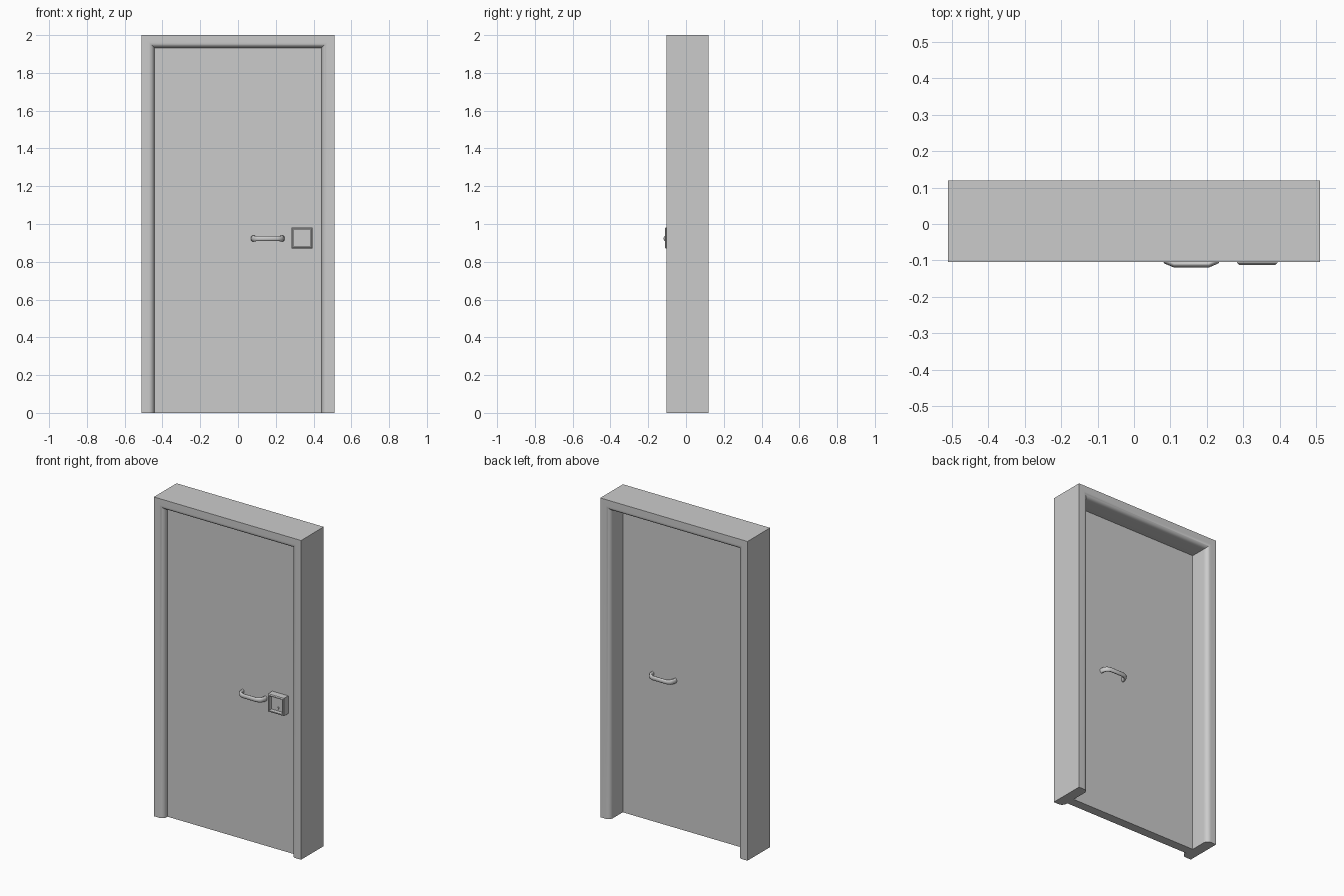
import bpy, bmesh
from math import sin, cos, pi, radians
from mathutils import Matrix

cube = bpy.data.objects.get("Cube")
if cube:
    bpy.data.objects.remove(cube, do_unlink=True)

grey = bpy.data.materials.new("plain grey")
grey.use_nodes = True
grey.diffuse_color = (0.6, 0.6, 0.6, 1)
grey.node_tree.nodes["Principled BSDF"].inputs["Base Color"].default_value = (0.6, 0.6, 0.6, 1)

FRONT, BACK = -0.104, 0.12           # frame depth
DOOR_FRONT, DOOR_BACK = -0.065, -0.007
HALF, TOP, TRIM = 0.443, 1.933, 0.067  # opening and trim width


def add_mesh(name, bm, smooth=False):
    bmesh.ops.recalc_face_normals(bm, faces=bm.faces)
    mesh = bpy.data.meshes.new(name)
    bm.to_mesh(mesh)
    bm.free()
    mesh.materials.append(grey)
    obj = bpy.data.objects.new(name, mesh)
    bpy.context.collection.objects.link(obj)
    if smooth:
        bpy.ops.object.select_all(action='DESELECT')
        obj.select_set(True)
        bpy.context.view_layer.objects.active = obj
        bpy.ops.object.shade_smooth_by_angle(angle=radians(30))
    return obj


def box(x0, x1, y0, y1, z0, z1):
    bm = bmesh.new()
    place = Matrix.Translation(((x0 + x1) / 2, (y0 + y1) / 2, (z0 + z1) / 2))
    size = Matrix.Diagonal((x1 - x0, y1 - y0, z1 - z0, 1))
    bmesh.ops.create_cube(bm, size=1, matrix=place @ size)
    return bm


def door_frame():
    # Profile (outward offset, y) with rounded inner edges, swept with mitred corners
    r, steps = 0.03, 8
    arc = [i * pi / 2 / steps for i in range(steps + 1)]
    profile = [(TRIM, FRONT)]
    profile += [(r - r * sin(a), FRONT + r - r * cos(a)) for a in arc]
    profile += [(r - r * cos(a), BACK - r + r * sin(a)) for a in arc]
    profile += [(TRIM, BACK)]
    bm = bmesh.new()
    rings = []
    for side, height in ((-1, 0), (-1, TOP), (1, TOP), (1, 0)):
        rings.append([bm.verts.new((side * (HALF + t), y, height + (t if height else 0)))
                      for t, y in profile])
    n = len(profile)
    for a, b in zip(rings, rings[1:]):
        for i in range(n):
            j = (i + 1) % n
            bm.faces.new((a[i], a[j], b[j], b[i]))
    bm.faces.new(rings[0])
    bm.faces.new(rings[-1])
    add_mesh("door_frame", bm, True)


def pull_handle(name, surface, outward):
    # Flattened bar bowed out from the door
    reach = 0.045
    path = [(0.078, -0.002, 1.15), (0.08, 0.018, 1.15), (0.09, 0.036, 1.1), (0.11, reach, 1)]
    path += [(0.315 - x, d, s) for x, d, s in reversed(path)]
    curve = bpy.data.curves.new(name, 'CURVE')
    curve.dimensions = '3D'
    curve.bevel_depth = 0.009
    curve.bevel_resolution = 3
    curve.use_fill_caps = True
    spline = curve.splines.new('POLY')
    spline.points.add(len(path) - 1)
    for point, (x, d, s) in zip(spline.points, path):
        point.co = (x, surface + outward * d, 0, 1)
        point.radius = s
    spline.use_smooth = True
    obj = bpy.data.objects.new(name, curve)
    obj.location.z = 0.923
    obj.scale.z = 1.55
    curve.materials.append(grey)
    bpy.context.collection.objects.link(obj)


def lock_box():
    # Bevelled block with a recessed front panel
    bm = box(0.283, 0.394, -0.112, DOOR_FRONT, 0.87, 0.981)
    front = [f for f in bm.faces if f.calc_center_median().y < -0.111]
    bmesh.ops.inset_region(bm, faces=front, thickness=0.014)
    inner = bmesh.ops.extrude_discrete_faces(bm, faces=front)["faces"][0]
    bmesh.ops.translate(bm, verts=inner.verts, vec=(0, 0.025, 0))
    rim = [e for e in bm.edges
           if all(v.co.y < -0.111 and (v.co.x < 0.29 or v.co.x > 0.39) for v in e.verts)]
    bmesh.ops.bevel(bm, geom=rim, offset=0.005, segments=1, affect='EDGES')
    add_mesh("lock_box", bm)


def lock_button():
    bm = bmesh.new()
    place = Matrix.Translation((0.339, -0.089, 0.899)) @ Matrix.Rotation(pi / 2, 4, 'X')
    bmesh.ops.create_cone(bm, cap_ends=True, segments=16, radius1=0.007, radius2=0.007,
                          depth=0.008, matrix=place)
    add_mesh("lock_button", bm, True)


door_frame()
add_mesh("door_panel", box(-HALF, HALF, DOOR_FRONT, DOOR_BACK, 0, TOP))
pull_handle("front_handle", DOOR_FRONT, -1)
pull_handle("back_handle", DOOR_BACK, 1)
lock_box()
lock_button()
